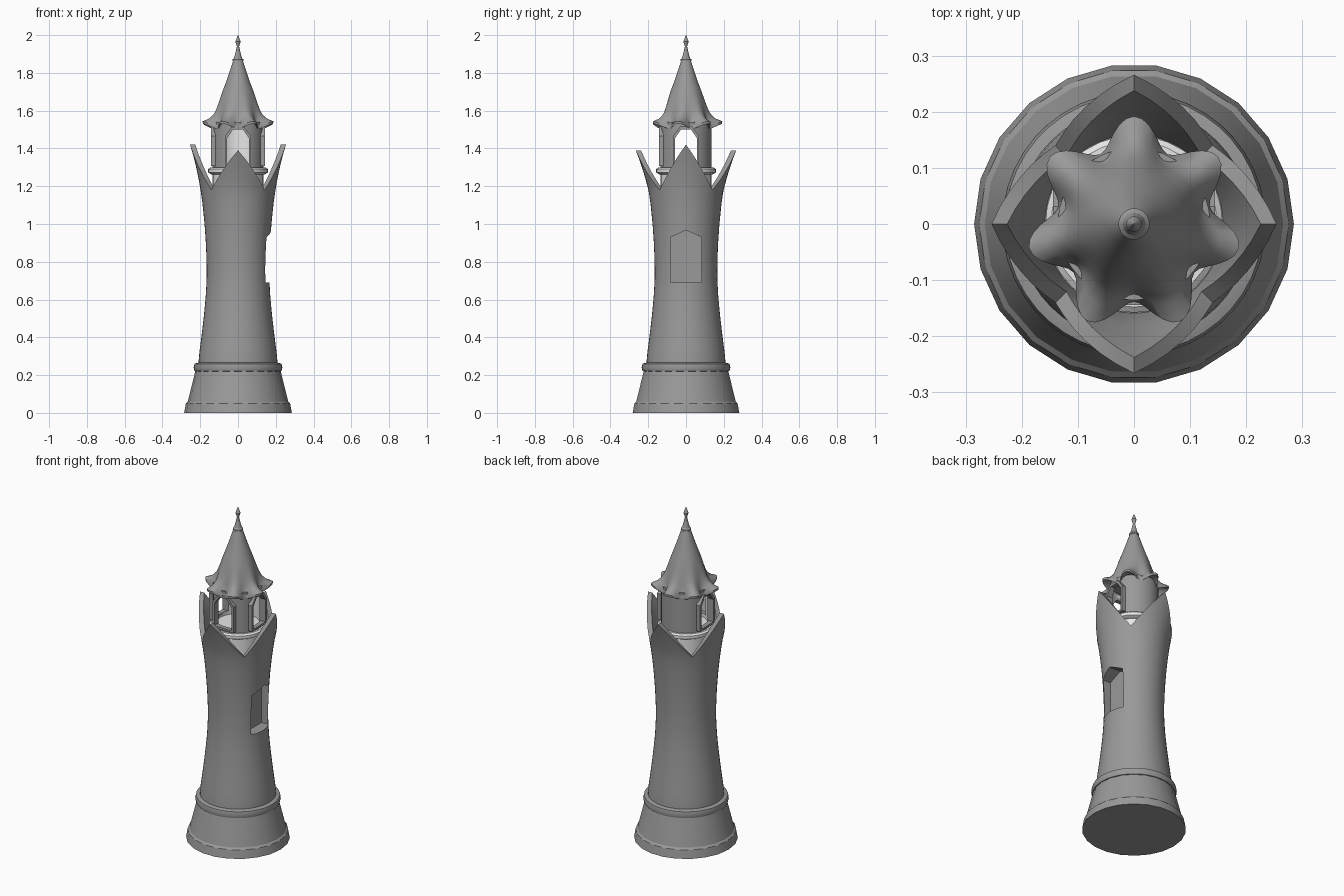
import bpy, bmesh
from math import pi, sin, cos
from mathutils import Matrix

cube = bpy.data.objects.get("Cube")
if cube:
    bpy.data.objects.remove(cube, do_unlink=True)


def material(name, grey):
    m = bpy.data.materials.new(name)
    m.use_nodes = True
    m.diffuse_color = (grey, grey, grey, 1)
    bsdf = next(n for n in m.node_tree.nodes if n.type == 'BSDF_PRINCIPLED')
    bsdf.inputs["Base Color"].default_value = (grey, grey, grey, 1)
    bsdf.inputs["Roughness"].default_value = 0.8
    return m


STONE = material("grey stone", 0.32)
PALE = material("pale stone", 0.8)


def finish(name, bm, mats, angle=30):
    bmesh.ops.recalc_face_normals(bm, faces=bm.faces)
    me = bpy.data.meshes.new(name)
    bm.to_mesh(me)
    bm.free()
    for m in mats:
        me.materials.append(m)
    ob = bpy.data.objects.new(name, me)
    bpy.context.collection.objects.link(ob)
    smooth(ob, angle)
    return ob


def smooth(ob, angle=30):
    bpy.ops.object.select_all(action='DESELECT')
    ob.select_set(True)
    bpy.context.view_layer.objects.active = ob
    bpy.ops.object.shade_smooth_by_angle(angle=angle * pi / 180)


def turned(name, rows, n, mats=(STONE,), shape=lambda row, a: row, closed=False, angle=30):
    """Revolve rows; shape(row, angle) gives radius and height."""
    bm = bmesh.new()
    rings = []
    for row in rows:
        ring = []
        for i in range(n):
            a = 2 * pi * i / n
            r, z = shape(row, a)
            ring.append(bm.verts.new((r * cos(a), r * sin(a), z)))
        rings.append(ring)
    pairs = list(zip(rings, rings[1:]))
    if closed:
        pairs.append((rings[-1], rings[0]))
    for lo, hi in pairs:
        for i in range(n):
            j = (i + 1) % n
            bm.faces.new((lo[i], lo[j], hi[j], hi[i]))
    if not closed:
        bm.faces.new(rings[0])
        bm.faces.new(rings[-1])
    return finish(name, bm, mats, angle)


def prism(name, outline, x0, x1, turn=0):
    """Extrude a (y, z) outline along x, then turn it about z."""
    bm = bmesh.new()
    face = bm.faces.new([bm.verts.new((x0, y, z)) for y, z in outline])
    ext = bmesh.ops.extrude_face_region(bm, geom=[face])["geom"]
    bmesh.ops.translate(bm, vec=(x1 - x0, 0, 0),
                        verts=[v for v in ext if isinstance(v, bmesh.types.BMVert)])
    bm.transform(Matrix.Rotation(turn, 4, 'Z'))
    return finish(name, bm, [STONE])


def cut(ob, cutter):
    mod = ob.modifiers.new("cut", 'BOOLEAN')
    mod.object, mod.operation, mod.solver = cutter, 'DIFFERENCE', 'EXACT'
    bpy.context.view_layer.objects.active = ob
    # the cut must come before the smoothing modifier, if there is one
    bpy.ops.object.modifier_move_to_index(modifier=mod.name, index=0)
    bpy.ops.object.modifier_apply(modifier=mod.name)
    bpy.data.objects.remove(cutter, do_unlink=True)


def arch(half, low, high, bevel):
    return [(-half, low), (half, low), (half, high - bevel),
            (half * 0.45, high), (-half * 0.45, high), (-half, high - bevel)]


# Plinth and moulding
turned("plinth", [(0.285, 0), (0.276, 0.05), (0.266, 0.06), (0.224, 0.23)], 22)
turned("base_moulding", [(0.21, 0.215), (0.23, 0.222), (0.235, 0.24),
                         (0.23, 0.26), (0.205, 0.268)], 44)

# Tower shaft with its flared crown of four points
SHAFT = [(0.22, 0.212), (0.3, 0.207), (0.4, 0.194), (0.5, 0.182), (0.6, 0.172),
         (0.7, 0.166), (0.8, 0.166), (0.9, 0.17), (1.0, 0.177), (1.1, 0.187),
         (1.2, 0.201), (1.3, 0.221), (1.36, 0.236), (1.42, 0.254)]
FLOOR = 1.1


def shaft_radius(z):
    for (z0, r0), (z1, r1) in zip(SHAFT, SHAFT[1:]):
        if z <= z1:
            return r0 + (r1 - r0) * (z - z0) / (z1 - z0)
    return SHAFT[-1][1]


def crown(row, a):
    side, t = row
    ratio = min(abs(sin(a)), abs(cos(a))) / sin(pi / 4)
    along_y = abs(sin(a)) > abs(cos(a))
    peak = 1.39 if along_y else 1.42
    top = 1.18 + (peak - 1.18) * (1 - ratio)
    base = FLOOR if side else SHAFT[0][0]
    z = base + (top - base) * t
    r = shaft_radius(z) - 0.028 * side
    if along_y:
        r += 0.1 * max(0, z - 1.18)
    return r, z


outer = [(0, i / 24) for i in range(25)]
inner = [(1, 1 - i / 6) for i in range(7)]
tower = turned("tower_shaft", outer + inner, 48, shape=crown)

# Blind window niche on the left side
niche = [(-0.082, 0.69), (0.082, 0.69), (0.082, 0.93), (0, 0.967), (-0.082, 0.93)]
cut(tower, prism("niche_cutter", niche, 0.1, 0.3))
smooth(tower)

# Drum and balcony below the lantern
turned("lantern_drum", [(0.135, FLOOR - 0.01), (0.135, 1.275)], 32, [PALE])
turned("balcony", [(0.14, 1.262), (0.158, 1.272), (0.158, 1.29), (0.148, 1.298)],
       32, [PALE])

# Hollow lantern room, pale inside
lantern = turned("lantern_room", [(0.136, 1.285), (0.136, 1.54), (0.12, 1.54), (0.12, 1.285)],
                 32, [STONE, PALE], closed=True)
for p in lantern.data.polygons:
    if p.center.xy.length < 0.125:
        p.material_index = 1

# Arched openings and raised frames on the front, left and right
opening = arch(0.058, 1.32, 1.5, 0.045)
for name, turn in (("left", 0), ("front", -pi / 2), ("right", pi)):
    cut(lantern, prism("opening_cutter", opening, 0.05, 0.3, turn))
    frame = prism(name + "_window_frame", arch(0.07, 1.308, 1.515, 0.05), 0.118, 0.144, turn)
    cut(frame, prism("frame_cutter", opening, 0.05, 0.3, turn))
    smooth(frame)
smooth(lantern)


# Conical roof with seven upturned scallops
def scallop(row, a):
    r, z, w = row
    c = cos(7 * (a - pi / 2))
    return r + 0.027 * w * c, z + 0.014 * w * c


turned("roof", [(0.024, 1.87, 0), (0.047, 1.8, 0), (0.064, 1.75, 0), (0.083, 1.7, 0),
                (0.099, 1.65, 0.05), (0.115, 1.6, 0.15), (0.125, 1.575, 0.3),
                (0.14, 1.55, 0.6), (0.165, 1.53, 1), (0.164, 1.517, 1),
                (0.14, 1.53, 0.6), (0.118, 1.54, 0)], 84, shape=scallop, angle=40)

# Finial
turned("finial_collar", [(0.022, 1.858), (0.028, 1.864), (0.028, 1.872), (0.02, 1.88)], 20)
turned("finial", [(0.022, 1.875), (0.014, 1.905), (0.006, 1.94), (0.014, 1.965),
                  (0.001, 2.0)], 12)
